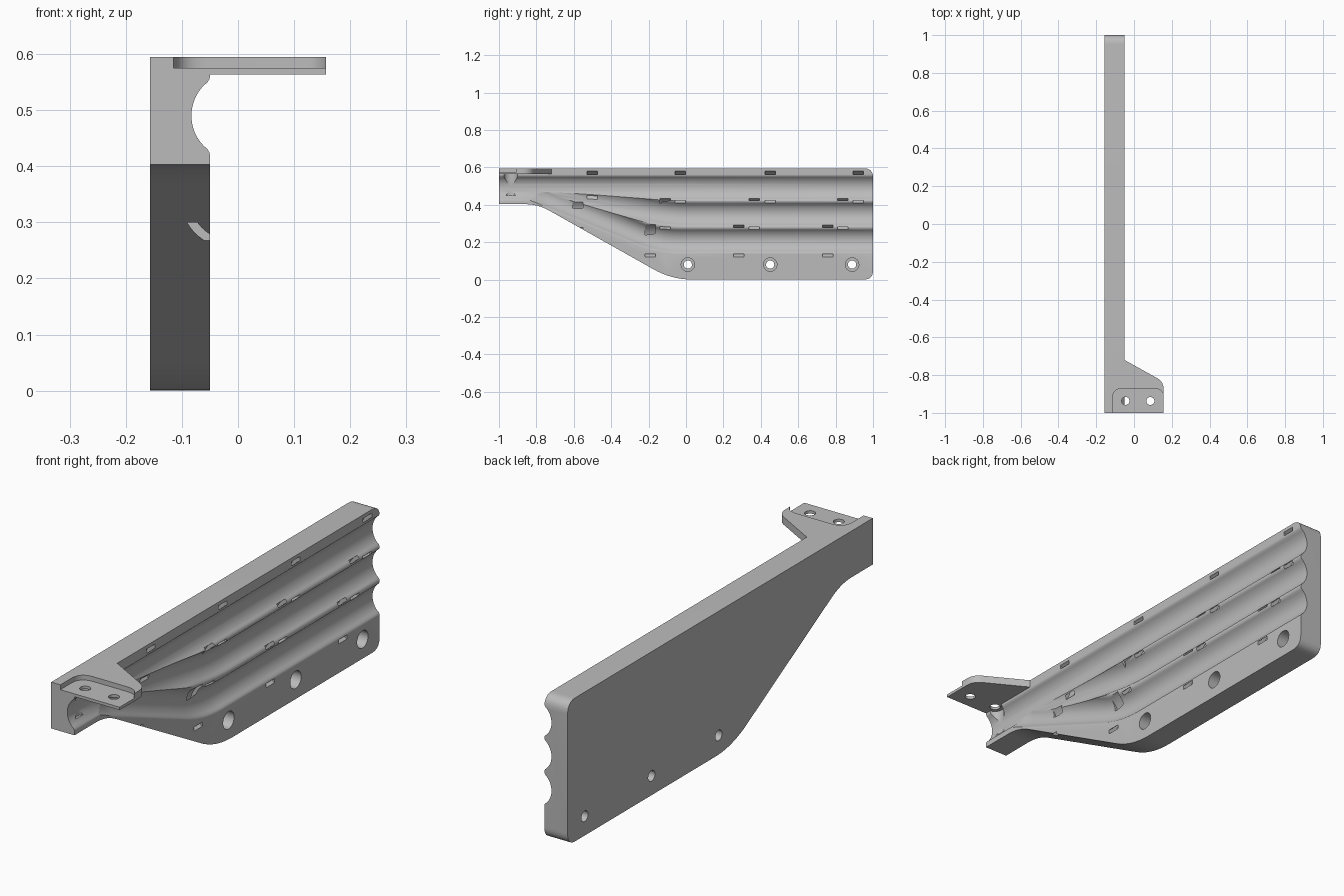
import bpy, bmesh, math
from mathutils import Vector

default = bpy.data.objects.get("Cube")
if default:
    bpy.data.objects.remove(default, do_unlink=True)

grey = bpy.data.materials.new("plain_grey")
grey.use_nodes = True
grey.diffuse_color = (0.5, 0.5, 0.5, 1)
grey.node_tree.nodes["Principled BSDF"].inputs["Base Color"].default_value = (0.5, 0.5, 0.5, 1)


def rounded(points, closed=True, steps=10):
    """Turn (a, b, cut) corners into a path with curved corners."""
    out = []
    n = len(points)
    for i, (a, b, cut) in enumerate(points):
        p = Vector((a, b))
        if cut == 0 or (not closed and i in (0, n - 1)):
            out.append(p)
            continue
        before = Vector(points[i - 1][:2])
        after = Vector(points[(i + 1) % n][:2])
        s = p + (before - p).normalized() * cut
        e = p + (after - p).normalized() * cut
        for k in range(steps + 1):
            t = k / steps
            out.append(s * (1 - t) ** 2 + p * 2 * t * (1 - t) + e * t * t)
    return out


def circle(a, b, r, n=32):
    return [Vector((a + r * math.cos(math.tau * k / n), b + r * math.sin(math.tau * k / n)))
            for k in range(n)]


def loft(name, rings):
    """Skin a list of equal rings and cap both ends."""
    bm = bmesh.new()
    loops = [[bm.verts.new(co) for co in ring] for ring in rings]
    n = len(loops[0])
    for lo, hi in zip(loops, loops[1:]):
        for i in range(n):
            j = (i + 1) % n
            bm.faces.new((lo[i], lo[j], hi[j], hi[i]))
    bm.faces.new(loops[0])
    bm.faces.new(loops[-1])
    bmesh.ops.recalc_face_normals(bm, faces=bm.faces)
    mesh = bpy.data.meshes.new(name)
    bm.to_mesh(mesh)
    bm.free()
    mesh.materials.append(grey)
    obj = bpy.data.objects.new(name, mesh)
    bpy.context.scene.collection.objects.link(obj)
    return obj


def prism(name, outline, axis, lo, hi):
    place = {"x": lambda p, d: (d, p[0], p[1]),
             "y": lambda p, d: (p[0], d, p[1]),
             "z": lambda p, d: (p[0], p[1], d)}[axis]
    return loft(name, [[place(p, d) for p in outline] for d in (lo, hi)])


def combine(target, tool, operation="DIFFERENCE"):
    mod = target.modifiers.new("join", "BOOLEAN")
    mod.operation = operation
    mod.solver = "EXACT"
    mod.object = tool
    bpy.context.view_layer.objects.active = target
    bpy.ops.object.modifier_apply(modifier=mod.name)
    bpy.data.objects.remove(tool, do_unlink=True)


# Main plate with a tapering lower edge
FACE = -0.05
bracket = prism("cable_bracket", rounded([
    (-1, 0.403, 0), (-0.792, 0.403, 0.07), (-0.076, 0, 0.11),
    (1, 0, 0.05), (1, 0.595, 0.05), (-1, 0.595, 0)]), "x", -0.157, FACE)

# Mounting tab
tab = prism("mounting_tab", rounded([
    (-0.12, -1, 0), (0.157, -1, 0), (0.157, -0.835, 0.04),
    (FACE, -0.72, 0), (-0.12, -0.72, 0)]), "z", 0.563, 0.595)
combine(bracket, tab, "UNION")

# Groove cross-section: arc with softened lips
AXIS_X, RADIUS = -0.006, 0.077
arc = [math.radians(136 + 88 * k / 16) for k in range(17)]
lip = [(0.02, 0.0715), (-0.0495, 0.0715), (-0.0512, 0.065), (-0.0545, 0.0595)]
section = (lip + [(AXIS_X + RADIUS * math.cos(a), RADIUS * math.sin(a)) for a in arc]
           + [(x, -z) for x, z in reversed(lip)])


def groove(path, fades):
    rings = []
    for y, z in rounded(path, closed=False):
        lift = max(0, -0.75 - y) * 0.16 if fades else 0
        rings.append([(x + lift, y, z + dz) for x, dz in section])
    combine(bracket, loft("groove_cutter", rings))


# Three cable grooves, the lower two merging into the top one
groove([(-1.05, 0.49, 0), (1.05, 0.49, 0)], False)
groove([(-0.96, 0.487, 0), (-0.82, 0.474, 0.05), (-0.07, 0.35, 0.1), (1.06, 0.35, 0)], True)
groove([(-0.97, 0.485, 0), (-0.83, 0.483, 0.1), (-0.15, 0.208, 0.12), (1.07, 0.208, 0)], True)

# Curved tie tunnels behind the grooves
ties = [(0.4925, (-0.5, -0.03, 0.45, 0.92)),
        (0.352, (-0.11, 0.365, 0.838)),
        (0.208, (-0.19, 0.283, 0.757)),
        (0.349, (-0.58,))]
sweep = [math.radians(105 + 150 * k / 20) for k in range(21)]
for z, stations in ties:
    band = [(AXIS_X + 0.083 * math.cos(a), z + 0.083 * math.sin(a)) for a in sweep]
    band += [(AXIS_X + 0.098 * math.cos(a), z + 0.098 * math.sin(a)) for a in reversed(sweep)]
    for y in stations:
        combine(bracket, prism("tie_cutter", band, "y", y - 0.028, y + 0.028))

# Counterbored wall holes
for y in (0.01, 0.45, 0.888):
    combine(bracket, prism("bore_cutter", circle(y, 0.08, 0.036), "x", -0.11, 0.02))
    combine(bracket, prism("hole_cutter", circle(y, 0.08, 0.022), "x", -0.2, 0.03))

# Recess on the tab, its two holes and the clearance below the inner one
combine(bracket, prism("recess_cutter", rounded([
    (-0.115, -1.05, 0), (0.16, -1.05, 0), (0.16, -0.87, 0.06), (-0.115, -0.87, 0.06)]),
    "z", 0.575, 0.65))
combine(bracket, prism("clearance_cutter", circle(-0.045, -0.937, 0.037), "z", 0.45, 0.563))
for x in (-0.045, 0.087):
    combine(bracket, prism("tab_hole_cutter", circle(x, -0.937, 0.021), "z", 0.5, 0.66))

# Smooth curved surfaces, keep edges crisp
bpy.ops.object.select_all(action="DESELECT")
bracket.select_set(True)
bpy.context.view_layer.objects.active = bracket
bpy.ops.object.shade_smooth_by_angle(angle=math.radians(25))
